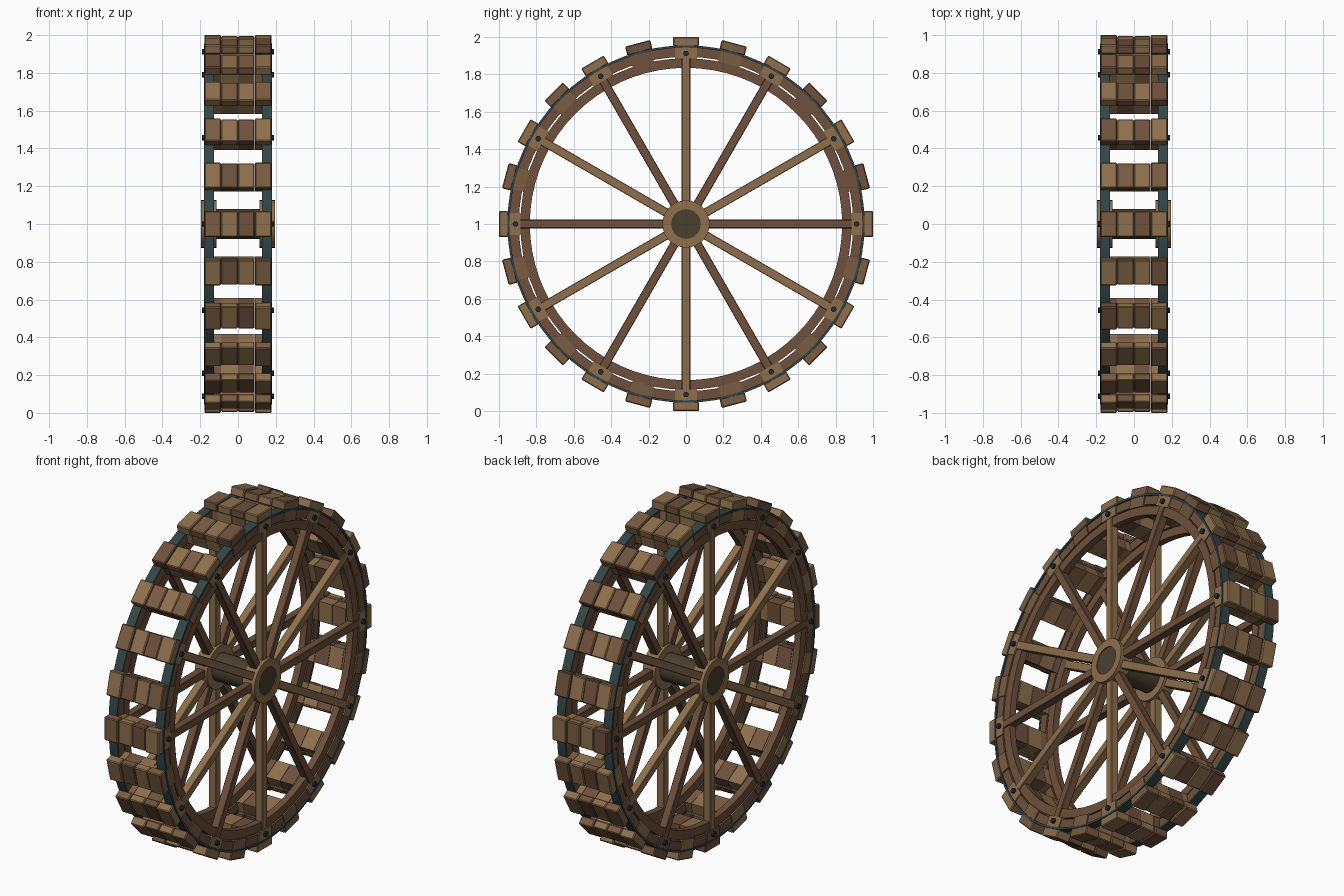
import bpy, bmesh, math, random
from mathutils import Matrix, Vector

if "Cube" in bpy.data.objects:
    bpy.data.objects.remove(bpy.data.objects["Cube"])

random.seed(4)
CENTRE = Matrix.Translation((0, 0, 1))

def lin(c):
    c /= 255
    return c / 12.92 if c <= 0.04045 else ((c + 0.055) / 1.055) ** 2.4

def material(name, r, g, b):
    m = bpy.data.materials.new(name)
    m.diffuse_color = (lin(r), lin(g), lin(b), 1)
    m.use_nodes = True
    m.node_tree.nodes["Principled BSDF"].inputs["Base Color"].default_value = m.diffuse_color
    return m

LIGHT = material("light wood", 142, 111, 77)
MID = material("mid wood", 122, 92, 66)
DARK = material("dark wood", 110, 80, 60)
IRON = material("blue grey iron", 52, 70, 71)
BOLT = material("dark bolt", 38, 45, 48)
AXLE = material("axle brown", 74, 64, 48)

def finish(name, bm, mat, smooth=False):
    bmesh.ops.recalc_face_normals(bm, faces=bm.faces)
    me = bpy.data.meshes.new(name)
    bm.to_mesh(me)
    bm.free()
    me.materials.append(mat)
    ob = bpy.data.objects.new(name, me)
    bpy.context.collection.objects.link(ob)
    if smooth:
        bpy.context.view_layer.objects.active = ob
        ob.select_set(True)
        bpy.ops.object.shade_smooth_by_angle(angle=math.radians(35))
        ob.select_set(False)
    return ob

def add_box(bm, angle, x0, x1, t, r0, r1, bevel=0.0):
    """Box spanning x0..x1, tangential width t, radius r0..r1, turned about the axle."""
    vs = bmesh.ops.create_cube(bm, size=1)["verts"]
    for v in vs:
        v.co = Vector(((x0 + x1) / 2 + v.co.x * (x1 - x0), v.co.y * t,
                       (r0 + r1) / 2 + v.co.z * (r1 - r0)))
    bmesh.ops.transform(bm, verts=vs, matrix=CENTRE @ Matrix.Rotation(angle, 4, 'X'))
    if bevel:
        edges = list({e for v in vs for e in v.link_edges})
        bmesh.ops.bevel(bm, geom=edges, offset=bevel, segments=1, affect='EDGES')

def add_ring(bm, x0, x1, r0, r1, n=72):
    """Rectangular section swept around the axle."""
    loops = []
    for i in range(n):
        a = 2 * math.pi * i / n
        loops.append([bm.verts.new((x, r * math.sin(a), 1 + r * math.cos(a)))
                      for x, r in ((x0, r0), (x1, r0), (x1, r1), (x0, r1))])
    for i in range(n):
        p, q = loops[i], loops[(i + 1) % n]
        for k in range(4):
            bm.faces.new((p[k], p[(k + 1) % 4], q[(k + 1) % 4], q[k]))

def add_cyl(bm, x0, x1, r, y=0, z=0, n=32):
    m = (Matrix.Translation(((x0 + x1) / 2, y, 1 + z)) @ Matrix.Rotation(math.pi / 2, 4, 'Y'))
    bmesh.ops.create_cone(bm, cap_ends=True, segments=n, radius1=r, radius2=r,
                          depth=abs(x1 - x0), matrix=m)

# rims, iron tyres, hubs, spokes and bolts for both wheel sides
for s, side in ((-1, "left"), (1, "right")):
    for name, x0, x1, r0, r1, mat in (
            ("outer_rim", 0.128, 0.172, 0.894, 0.945, DARK),
            ("inner_rim", 0.130, 0.170, 0.835, 0.886, DARK),
            ("iron_tyre", 0.126, 0.181, 0.943, 0.955, IRON),
            ("hub_collar", 0.115, 0.196, 0.079, 0.126, LIGHT)):
        bm = bmesh.new()
        add_ring(bm, *sorted((s * x0, s * x1)), r0, r1, 32 if mat is LIGHT else 72)
        finish(f"{side}_{name}", bm, mat, True)

    for parity, mat, word in ((0, LIGHT, "light"), (1, DARK, "dark")):
        bm = bmesh.new()
        for k in range(parity, 12, 2):
            add_box(bm, k * math.pi / 6, *sorted((s * 0.130, s * 0.177)), 0.046, 0.1, 0.935, 0.003)
        finish(f"{side}_{word}_spokes", bm, mat)

    bm = bmesh.new()
    for k in range(12):
        a = k * math.pi / 6
        add_cyl(bm, s * 0.17, s * 0.191, 0.015, 0.912 * math.sin(a), 0.912 * math.cos(a), 10)
    finish(f"{side}_spoke_bolts", bm, BOLT, True)

# axle running through both hubs
bm = bmesh.new()
add_cyl(bm, -0.19, 0.19, 0.08)
finish("axle", bm, AXLE, True)

# 24 tread blocks: four boards each, thick cleat below and wider cap above
boards = {LIGHT: bmesh.new(), MID: bmesh.new(), DARK: bmesh.new()}
edges = (-0.179, -0.09, 0.0, 0.088, 0.179)
for k in range(24):
    a = k * math.pi / 12
    for j in range(4):
        mat = LIGHT if (j + k) % 2 else random.choice((MID, DARK))
        top = 1.0 if j in (0, 3) else 0.994
        wide = 0.139 if j in (0, 3) else 0.135
        x0, x1 = edges[j] + 0.001, edges[j + 1] - 0.001
        add_box(boards[mat], a, x0, x1, wide, 0.95, top, 0.005)
        add_box(boards[mat], a, x0, x1, 0.118, 0.884, 0.951)
for mat, bm in boards.items():
    finish("tread_boards_" + mat.name.replace(" ", "_"), bm, mat)
